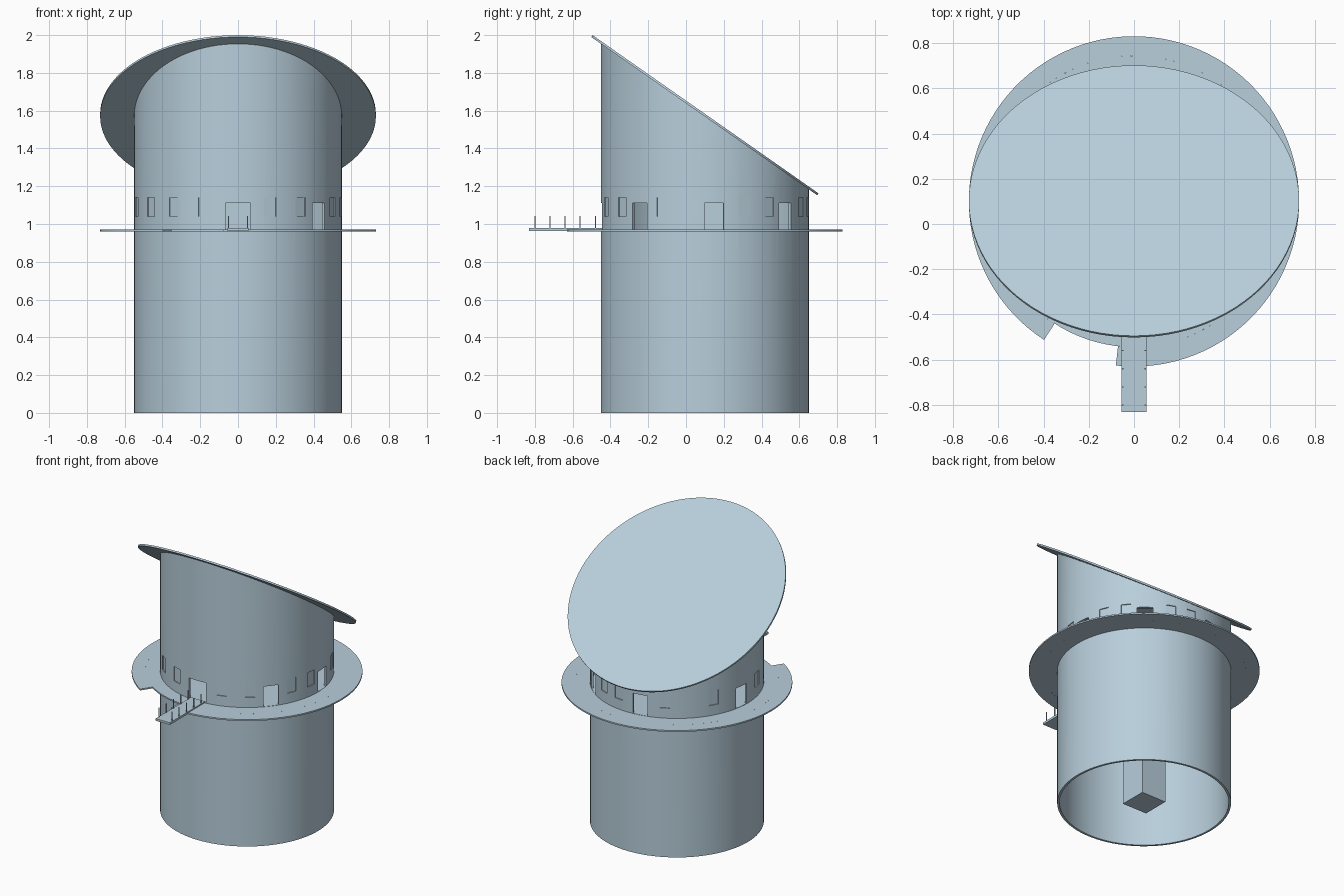
import bpy, bmesh
from math import sin, cos, tan, radians
from mathutils import Matrix, Vector

cube = bpy.data.objects.get("Cube")
if cube:
    bpy.data.objects.remove(cube)

CENTRE_Y = 0.1
RADIUS = 0.55
TILT = radians(35)
ROOF_Z = 1.576
DECK = 0.96

pale = bpy.data.materials.new("pale_blue_grey")
pale.use_nodes = True
COLOUR = (0.48, 0.62, 0.71, 1)
pale.diffuse_color = COLOUR
pale.node_tree.nodes["Principled BSDF"].inputs["Base Color"].default_value = COLOUR


def finish(name, bm, smooth=False):
    bmesh.ops.recalc_face_normals(bm, faces=bm.faces)
    mesh = bpy.data.meshes.new(name)
    bm.to_mesh(mesh)
    bm.free()
    mesh.materials.append(pale)
    obj = bpy.data.objects.new(name, mesh)
    bpy.context.collection.objects.link(obj)
    if smooth:
        smooth_object(obj)
    return obj


def smooth_object(obj):
    bpy.ops.object.select_all(action='DESELECT')
    obj.select_set(True)
    bpy.context.view_layer.objects.active = obj
    bpy.ops.object.shade_smooth_by_angle(angle=radians(30))


def around(angle, r, z):
    """Point round the tower axis; angle runs from the front towards +x."""
    a = radians(angle)
    return Vector((r * sin(a), CENTRE_Y - r * cos(a), z))


def box(bm, size, matrix):
    bmesh.ops.create_cube(bm, size=1, matrix=matrix @ Matrix.Diagonal((*size, 1)))


def ring(name, r_in, r_out, bottom, top, start=0, end=360, segments=96):
    """Ring or arc with a square section; top is a function of y."""
    bm = bmesh.new()
    closed = end - start == 360
    sections = []
    for i in range(segments + (0 if closed else 1)):
        a = start + (end - start) * i / segments
        points = [around(a, r, bottom) for r in (r_in, r_out)]
        points += [around(a, r, 0) for r in (r_out, r_in)]
        for p in points[2:]:
            p.z = top(p.y)
        sections.append([bm.verts.new(p) for p in points])
    pairs = list(zip(sections, sections[1:]))
    if closed:
        pairs.append((sections[-1], sections[0]))
    else:
        bm.faces.new(sections[0])
        bm.faces.new(sections[-1])
    for s, t in pairs:
        for k in range(4):
            n = (k + 1) % 4
            bm.faces.new((s[k], s[n], t[n], t[k]))
    return finish(name, bm, True)


def disc(name, radius, depth, matrix):
    bm = bmesh.new()
    bmesh.ops.create_cone(bm, cap_ends=True, segments=96, radius1=radius,
                          radius2=radius, depth=depth, matrix=matrix)
    return finish(name, bm, True)


# Tower wall with a slanted top
wall = ring("tower_wall", RADIUS - 0.015, RADIUS, 0,
            lambda y: ROOF_Z - tan(TILT) * (y - CENTRE_Y))

# Doorways go through the wall, windows are shallow recesses
DOORS = (0, 51, 95, 140.6, 190, 263)
WINDOWS = (18, 37, 66, 82.5, 112.5, 128, 158, 173, 207, 240, 282, 303, 322, 341)
cut = bmesh.new()
for angle in DOORS:
    width = 0.1 if angle else 0.13
    turn = Matrix.Rotation(radians(angle), 4, 'Z')
    box(cut, (width, 0.14, 0.14), Matrix.Translation(around(angle, RADIUS, 1.042)) @ turn)
for angle in WINDOWS:
    turn = Matrix.Rotation(radians(angle), 4, 'Z')
    box(cut, (0.065, 0.1, 0.1), Matrix.Translation(around(angle, RADIUS + 0.043, 1.09)) @ turn)
cutter = finish("opening_cutter", cut)
cutter.hide_render = True
modifier = wall.modifiers.new("openings", 'BOOLEAN')
modifier.operation = 'DIFFERENCE'
modifier.solver = 'EXACT'
modifier.object = cutter
bpy.context.view_layer.objects.active = wall
bpy.ops.object.modifier_apply(modifier=modifier.name)
bpy.data.objects.remove(cutter)
smooth_object(wall)

# Tilted overhanging roof
disc("roof", 0.73, 0.012,
     Matrix.Translation((0, CENTRE_Y, ROOF_Z)) @ Matrix.Rotation(-TILT, 4, 'X'))

# Room floor and ceiling inside the wall
for name, z in (("room_floor", DECK + 0.005), ("room_ceiling", 1.175)):
    disc(name, RADIUS - 0.008, 0.01, Matrix.Translation((0, CENTRE_Y, z)))

# Walkway: full inner ring and an outer ring with a gap
level = lambda y: DECK + 0.01
ring("walkway_inner", RADIUS - 0.005, 0.644, DECK, level)
ring("walkway_outer", 0.644, 0.73, DECK, level, -6.3, 327)

# Central shaft
bm = bmesh.new()
box(bm, (0.19, 0.19, 1.17), Matrix.Translation((0, CENTRE_Y, 0.585)))
finish("central_shaft", bm)

# Entrance bridge with posts on both sides
bm = bmesh.new()
box(bm, (0.11, 0.39, 0.015), Matrix.Translation((0, -0.635, 0.97)))
finish("bridge_deck", bm)
bm = bmesh.new()
for side in (-1, 1):
    for i in range(5):
        box(bm, (0.005, 0.005, 0.07),
            Matrix.Translation((side * 0.05, -0.8 + i * 0.08, 1.008)))
finish("bridge_posts", bm)
